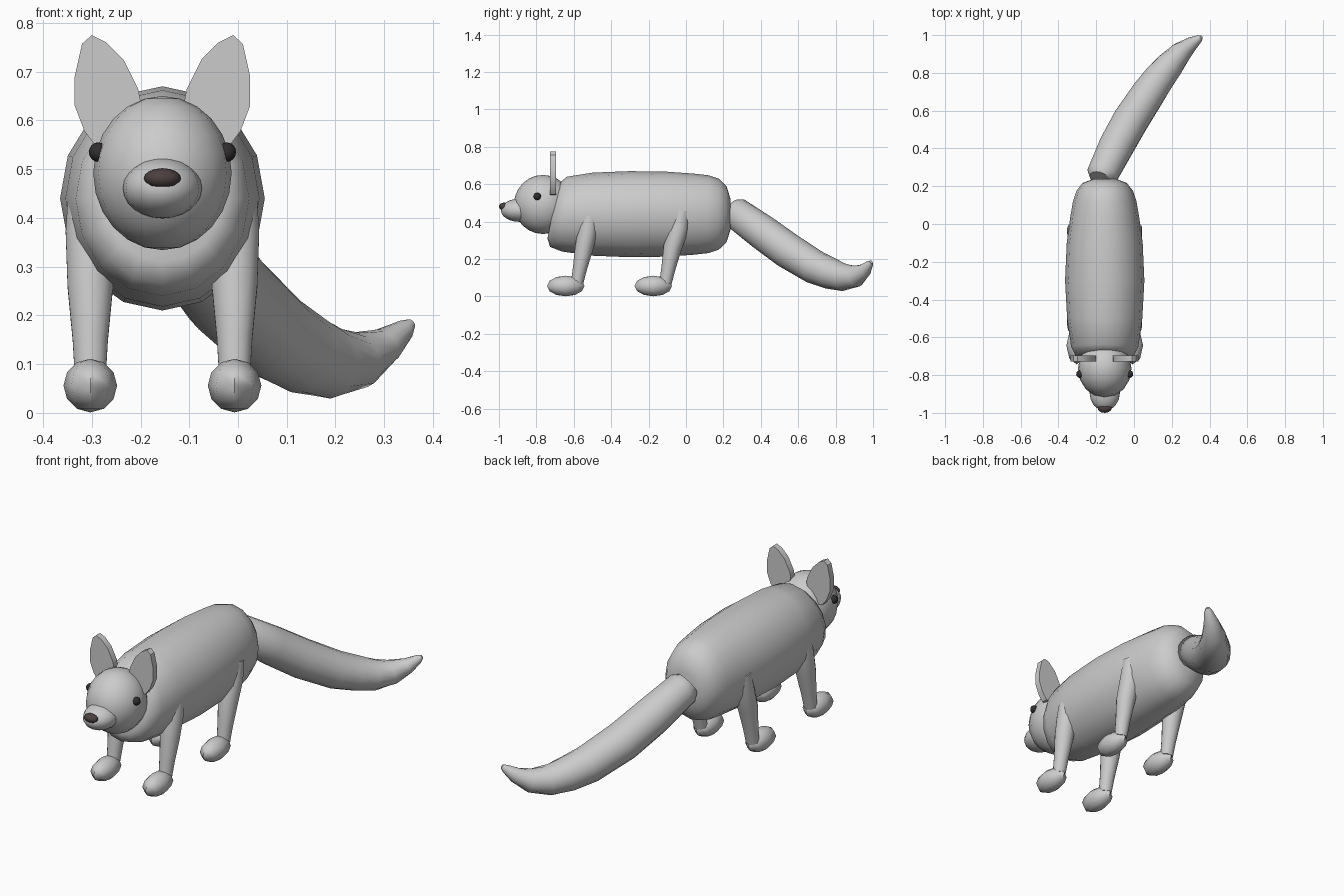
import bpy, bmesh, math
from mathutils import Vector

if "Cube" in bpy.data.objects:
    bpy.data.objects.remove(bpy.data.objects["Cube"])

CX = -0.155  # animal's symmetry plane


def smooth(ob, angle=40):
    bpy.ops.object.select_all(action='DESELECT')
    ob.select_set(True)
    bpy.context.view_layer.objects.active = ob
    bpy.ops.object.shade_smooth_by_angle(angle=math.radians(angle))


def finish(name, bm, angle=40):
    bmesh.ops.recalc_face_normals(bm, faces=bm.faces)
    me = bpy.data.meshes.new(name)
    bm.to_mesh(me)
    bm.free()
    ob = bpy.data.objects.new(name, me)
    bpy.context.collection.objects.link(ob)
    smooth(ob, angle)
    return ob


def loft(name, rings, angle=50):
    bm = bmesh.new()
    loops = [[bm.verts.new(p) for p in ring] for ring in rings]
    n = len(loops[0])
    for a, b in zip(loops, loops[1:]):
        for i in range(n):
            j = (i + 1) % n
            bm.faces.new((a[i], a[j], b[j], b[i]))
    bm.faces.new(loops[0])
    bm.faces.new(loops[-1])
    return finish(name, bm, angle)


def tube(name, path, sides):
    # path entries: x, y, z, radius
    pts = [Vector(p[:3]) for p in path]
    rings = []
    for i, c in enumerate(pts):
        t = (pts[min(i + 1, len(pts) - 1)] - pts[max(i - 1, 0)]).normalized()
        u = t.cross(Vector((1, 0, 0))).normalized()
        v = t.cross(u)
        r = path[i][3]
        rings.append([c + r * (math.cos(a) * u + math.sin(a) * v)
                      for a in (2 * math.pi * k / sides for k in range(sides))])
    return loft(name, rings)


def ball(name, loc, size, seg, rings, mat=None):
    bm = bmesh.new()
    bmesh.ops.create_uvsphere(bm, u_segments=seg, v_segments=rings, radius=1)
    bmesh.ops.scale(bm, vec=size, verts=bm.verts)
    bmesh.ops.translate(bm, vec=loc, verts=bm.verts)
    ob = finish(name, bm, 60)
    if mat:
        ob.data.materials.append(mat)
    return ob


def colour(name, rgb):
    m = bpy.data.materials.new(name)
    m.diffuse_color = (*rgb, 1)
    m.use_nodes = True
    m.node_tree.nodes["Principled BSDF"].inputs["Base Color"].default_value = m.diffuse_color
    return m


black = colour("eye_black", (0.03, 0.027, 0.027))
brown = colour("nose_brown", (0.07, 0.05, 0.05))

# Body: y, half width, half height, forward tilt
sections = [(-0.715, .12, .13, .2), (-0.697, .155, .175, .17), (-0.65, .178, .2, .06),
            (-0.5, .199, .222, 0), (-0.3, .21, .23, 0), (-0.1, .201, .227, 0),
            (0.04, .182, .217, 0), (0.12, .168, .208, 0), (0.175, .15, .19, 0),
            (0.217, .118, .15, 0), (0.237, .065, .085, 0)]
body = []
for y, rx, rz, tilt in sections:
    ring = []
    for k in range(16):
        a = 2 * math.pi * k / 16
        dz = rz * math.sin(a)
        ring.append((CX + rx * math.cos(a), y + tilt * dz, 0.44 + dz))
    body.append(ring)
loft("body", body, 60)

# Head, muzzle and nose
ball("head", (CX, -0.765, 0.492), (0.142, 0.155, 0.158), 16, 12)
ball("muzzle", (CX, -0.89, 0.461), (0.081, 0.1, 0.062), 16, 12)
ball("nose", (CX, -0.974, 0.481), (0.038, 0.026, 0.021), 12, 8, brown)

# Tail
tube("tail", [(-0.178, 0.238, 0.468, .06), (-0.168, 0.262, 0.45, .084),
              (-0.095, 0.41, 0.343, .094), (-0.02, 0.545, 0.245, .096),
              (0.075, 0.69, 0.156, .091), (0.135, 0.775, 0.122, .084),
              (0.19, 0.842, 0.103, .074), (0.25, 0.91, 0.109, .058),
              (0.305, 0.955, 0.14, .037), (0.343, 0.98, 0.172, .021),
              (0.356, 0.99, 0.184, .01)], 16)

# Ear outline relative to the symmetry plane: sideways offset, z
ear = [(.145, .775), (.165, .757), (.18, .69), (.18, .63), (.16, .578), (.135, .545),
       (.095, .54), (.06, .575), (.045, .64), (.05, .665), (.08, .725), (.115, .76)]

for side, s in (("left", -1), ("right", 1)):
    bm = bmesh.new()
    face = bm.faces.new([bm.verts.new((CX + s * x, -0.727, z)) for x, z in ear])
    ext = bmesh.ops.extrude_face_region(bm, geom=[face], use_keep_orig=True)
    bmesh.ops.translate(bm, vec=(0, 0.032, 0),
                        verts=[v for v in ext["geom"] if isinstance(v, bmesh.types.BMVert)])
    finish(side + "_ear", bm, 30)
    ball(side + "_eye", (CX + s * 0.132, -0.795, 0.535), (.019, .02, .02), 12, 8, black)

    # Legs and feet
    x = CX + s * 0.148
    for end, y in (("front", -0.505), ("rear", -0.02)):
        dy = 0.012 if end == "rear" else 0
        tube(f"{end}_{side}_leg", [(x, y, .46, .047), (x, y - .016, .37, .053),
                                   (x, y - .04 - dy, .26, .049),
                                   (x, y - .062 - dy, .15, .038),
                                   (x, y - .078 - dy, .07, .033)], 10)
        ball(f"{end}_{side}_foot", (x, y - .138 - dy * 1.4, .056), (.055, .1, .055), 8, 6)
